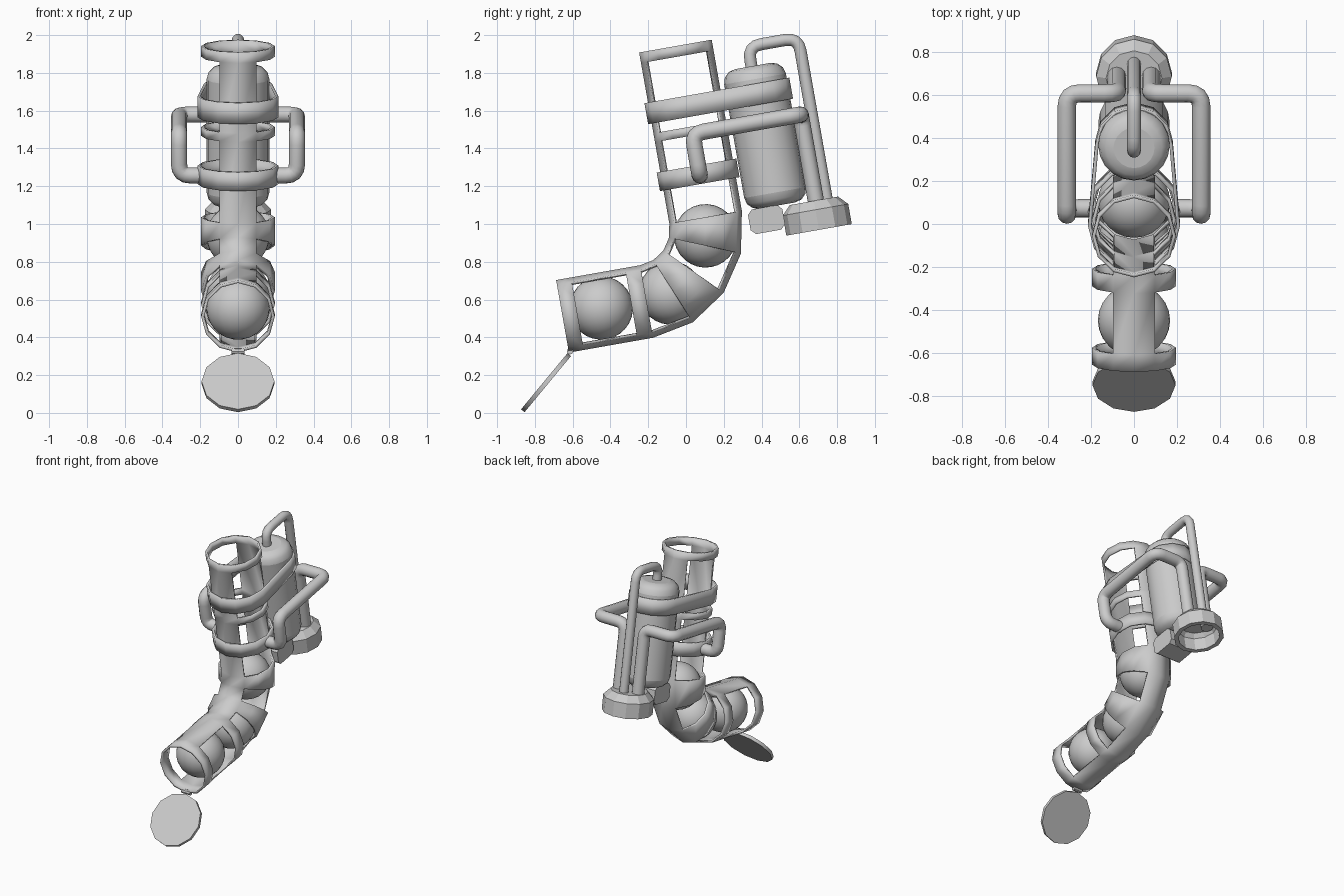
import bpy, bmesh, math
from mathutils import Matrix, Vector

if "Cube" in bpy.data.objects:
    bpy.data.objects.remove(bpy.data.objects["Cube"])

# Everything except the door is drawn upright in (x, a, b), then tilted 10 degrees about x
TILT = Matrix.Rotation(math.radians(10), 4, 'X')


def finish(ob, tilt=True, thickness=0, angle=35, bevel=0, segments=1):
    bpy.context.view_layer.objects.active = ob
    for o in bpy.context.selected_objects:
        o.select_set(False)
    ob.select_set(True)
    if bevel:
        m = ob.modifiers.new("bevel", 'BEVEL')
        m.width, m.segments, m.limit_method = bevel, segments, 'ANGLE'
        m.angle_limit = math.radians(50)
    if thickness:
        m = ob.modifiers.new("wall", 'SOLIDIFY')
        m.thickness, m.offset = thickness, 0
    if tilt:
        ob.data.transform(TILT)
    if angle:
        bpy.ops.object.shade_smooth_by_angle(angle=math.radians(angle))
    return ob


def link(name, data):
    ob = bpy.data.objects.new(name, data)
    bpy.context.collection.objects.link(ob)
    return ob


def mesh(name, verts, faces, **kw):
    me = bpy.data.meshes.new(name)
    me.from_pydata(verts, [], faces)
    bm = bmesh.new()
    bm.from_mesh(me)
    bmesh.ops.delete(bm, geom=[v for v in bm.verts if not v.link_faces], context='VERTS')
    bmesh.ops.recalc_face_normals(bm, faces=bm.faces)
    bm.to_mesh(me)
    bm.free()
    return finish(link(name, me), **kw)


def cylinder(name, r, depth, matrix, sides=12, **kw):
    me = bpy.data.meshes.new(name)
    bm = bmesh.new()
    bmesh.ops.create_cone(bm, cap_ends=True, segments=sides, radius1=r, radius2=r,
                          depth=depth, matrix=matrix)
    bm.to_mesh(me)
    bm.free()
    return finish(link(name, me), **kw)


def band(name, outline, b0, b1, **kw):
    n = len(outline)
    verts = [(x, a, b) for b in (b0, b1) for x, a in outline]
    faces = [(i, (i + 1) % n, n + (i + 1) % n, n + i) for i in range(n)]
    return mesh(name, verts, faces, **kw)


def pipe(name, pts, r, bend=0.06, steps=4):
    pts = [Vector(p) for p in pts]
    path = [pts[0]]
    for p, q, s in zip(pts, pts[1:], pts[2:]):
        u, v = q + (p - q).normalized() * bend, q + (s - q).normalized() * bend
        for i in range(steps + 1):
            t = i / steps
            path.append(u * (1 - t) ** 2 + q * 2 * t * (1 - t) + v * t * t)
    path.append(pts[-1])
    cu = bpy.data.curves.new(name, 'CURVE')
    cu.dimensions, cu.bevel_depth, cu.bevel_resolution = '3D', r, 4
    cu.use_fill_caps = True
    sp = cu.splines.new('POLY')
    sp.points.add(len(path) - 1)
    for cp, p in zip(sp.points, path):
        cp.co = (*p, 1)
    ob = link(name, cu)
    bpy.context.view_layer.objects.active = ob
    for o in bpy.context.selected_objects:
        o.select_set(False)
    ob.select_set(True)
    bpy.ops.object.convert(target='MESH')
    return finish(bpy.context.object, angle=50)


# Bent feed tube: twelve sides, alternating full rings and side windows
R, AX, LOW, BEND = 0.187, 0.282, 0.617, 0.385
CA, CB = AX - BEND, LOW + BEND
sections = []   # (a, b, radial direction, is the next span a full ring)
for b, ring in ((1.922, 1), (1.865, 0), (1.488, 1), (1.44, 0)):
    sections.append((AX, b, (1, 0), ring))
for i, ring in enumerate((1, 0, 1, 0, 1)):
    t = math.radians(22.5 * i)
    d = (math.cos(t), -math.sin(t))
    sections.append((CA + BEND * d[0], CB + BEND * d[1], d, ring))
for a, ring in ((-0.185, 0), (-0.475, 1), (-0.555, 0)):
    sections.append((a, LOW, (0, -1), ring))
verts, faces = [], []
for a, b, d, ring in sections:
    for k in range(12):
        t = k * math.pi / 6
        c = R * math.cos(t)
        verts.append((R * math.sin(t), a + c * d[0], b + c * d[1]))
for s in range(len(sections) - 1):
    for k in range(12):
        if sections[s][3] or k in (0, 5, 6, 11):
            j = (k + 1) % 12
            faces.append((s * 12 + k, s * 12 + j, s * 12 + 12 + j, s * 12 + 12 + k))
mesh("feed_tube", verts, faces, thickness=0.016)

# Balls inside the tube
for i, (a, b) in enumerate(((0.265, 0.905), (0.03, 0.64), (-0.345, 0.625))):
    me = bpy.data.meshes.new("ball")
    bm = bmesh.new()
    bmesh.ops.create_uvsphere(bm, u_segments=24, v_segments=14, radius=0.168,
                              matrix=Matrix.Translation((0, a, b)))
    bm.to_mesh(me)
    bm.free()
    finish(link("ball_%d" % (i + 1), me))

# Lower round clamp, and upper clamp that also wraps the tank
TANK = 0.667


def arc(r, a, start, end, n):
    return [(r * math.cos(math.radians(start + (end - start) * i / n)),
             a + r * math.sin(math.radians(start + (end - start) * i / n))) for i in range(n + 1)]


band("lower_clamp", arc(0.206, AX, 0, 360, 12)[:-1], 1.18, 1.28, thickness=0.016)
band("upper_clamp", arc(0.206, AX, 180, 360, 6) + arc(0.172, TANK, 0, 180, 6),
     1.54, 1.653, thickness=0.016)

# Pressure tank
cylinder("tank", 0.166, 0.75, Matrix.Translation((0, TANK, 1.372)), sides=20,
         bevel=0.07, segments=3)

# Valve block under the tank, with a chamfered profile
a0, a1, b0, b1, c, w = 0.505, 0.69, 0.868, 1.0, 0.025, 0.1
prof = [(a0 + c, b0), (a1 - c, b0), (a1, b0 + c), (a1, b1 - c),
        (a1 - c, b1), (a0 + c, b1), (a0, b1 - c), (a0, b0 + c)]
verts = [(x, a, b) for x in (-w, w) for a, b in prof]
faces = [(i, (i + 1) % 8, 8 + (i + 1) % 8, 8 + i) for i in range(8)]
mesh("valve_block", verts, faces + [tuple(range(8)), tuple(range(8, 16))], angle=0)

# Cup that gathers the pipes: closed bevelled top, open underneath
CUP = 0.862
verts, faces = [], []
for r, b in ((0.145, 0.832), (0.145, 0.93), (0.12, 0.96)):
    verts += [(r * math.cos(i * math.pi / 6), CUP + r * math.sin(i * math.pi / 6), b) for i in range(12)]
for r, b in ((0.13, 0.988), (0.176, 0.94), (0.176, 0.832)):
    verts += [(r * math.cos(i * math.pi / 6), CUP + r * math.sin(i * math.pi / 6), b) for i in range(12)]
for s in range(6):
    n = (s + 1) % 6
    if s != 2:
        faces += [(s * 12 + i, s * 12 + (i + 1) % 12, n * 12 + (i + 1) % 12, n * 12 + i) for i in range(12)]
faces += [tuple(range(24, 36)), tuple(range(36, 48))]
mesh("pipe_cup", verts, faces, angle=0)

# Pipes: one over the tank top, one handle loop on each side
pipe("top_pipe", [(0, 0.66, 1.72), (0, 0.66, 1.853), (0, 0.93, 1.853), (0, 0.93, 0.94)], 0.032, bend=0.07)
for side, s in (("right", 1), ("left", -1)):
    pipe("side_handle_" + side, [(s * 0.08, 0.872, 0.94), (s * 0.08, 0.872, 1.45), (s * 0.312, 0.872, 1.45),
                                 (s * 0.312, AX + 0.008, 1.45), (s * 0.312, AX + 0.008, 1.225),
                                 (s * 0.185, AX + 0.008, 1.225)], 0.043)

# Open round door hanging from the tube mouth, with its hinge
turn = Matrix.Rotation(math.radians(50.4), 4, 'X')
cylinder("door", 0.193, 0.024, Matrix.Translation((0, -0.741, 0.16)) @ turn, tilt=False)
cylinder("hinge", 0.017, 0.07, Matrix.Translation((0, -0.614, 0.326)) @ Matrix.Rotation(math.pi / 2, 4, 'Y'),
         sides=8, tilt=False)
